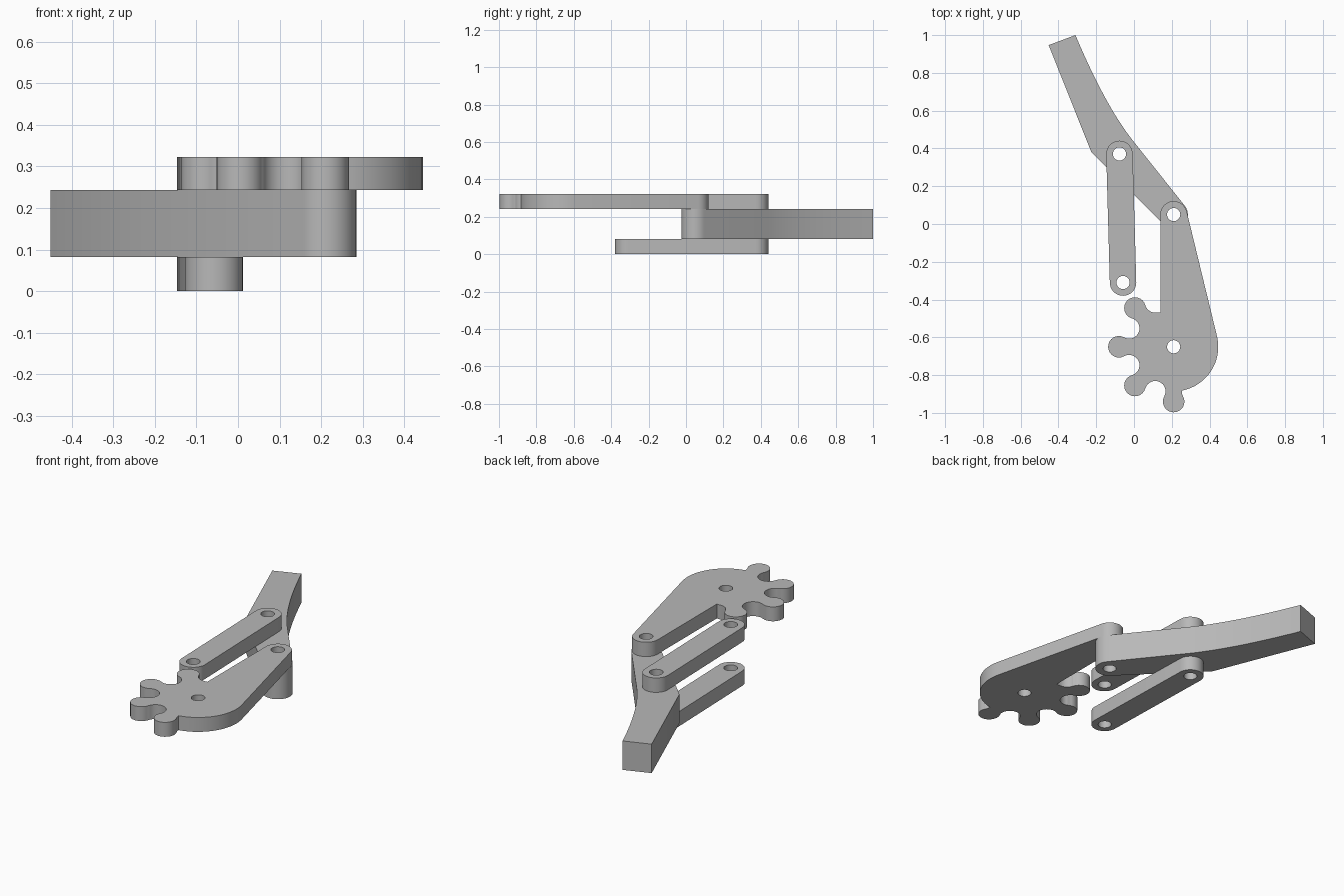
import bpy, bmesh
from math import sin, cos, radians

cube = bpy.data.objects.get("Cube")
if cube:
    bpy.data.objects.remove(cube, do_unlink=True)

grey = bpy.data.materials.new("plain grey")
grey.use_nodes = True
grey.diffuse_color = (0.48, 0.48, 0.48, 1)
grey.node_tree.nodes["Principled BSDF"].inputs["Base Color"].default_value = grey.diffuse_color

# Pivot positions and the heights of the three layers
KNUCKLE, ELBOW = (0.21, 0.05), (-0.077, 0.371)
LINK_BASE, GEAR = (-0.058, -0.31), (0.21, -0.65)
HOLE = 0.035
LEVELS = (0, 0.082, 0.243, 0.323)


def polar(centre, radius, angle):
    a = radians(angle)
    return (centre[0] + radius * cos(a), centre[1] + radius * sin(a))


def arc(centre, radius, start, end, steps=16):
    return [polar(centre, radius, start + (end - start) * i / steps) for i in range(steps + 1)]


def plate(name, outline, pivots, layer):
    """Extrude an outline with round pivot holes through one layer."""
    low, high = LEVELS[layer], LEVELS[layer + 1]
    curve = bpy.data.curves.new(name, "CURVE")
    curve.dimensions = "2D"
    curve.fill_mode = "BOTH"
    curve.extrude = (high - low) / 2
    for loop in [outline] + [arc(p, HOLE, 0, 345, 23) for p in pivots]:
        spline = curve.splines.new("POLY")
        spline.points.add(len(loop) - 1)
        for point, (x, y) in zip(spline.points, loop):
            point.co = (x, y, 0, 1)
        spline.use_cyclic_u = True
    temp = bpy.data.objects.new(name + " profile", curve)
    bpy.context.collection.objects.link(temp)
    bpy.context.view_layer.update()
    mesh = bpy.data.meshes.new_from_object(temp.evaluated_get(bpy.context.evaluated_depsgraph_get()))
    bpy.data.objects.remove(temp, do_unlink=True)

    bm = bmesh.new()
    bm.from_mesh(mesh)
    bmesh.ops.remove_doubles(bm, verts=bm.verts, dist=0.0001)
    bmesh.ops.recalc_face_normals(bm, faces=bm.faces)
    bmesh.ops.translate(bm, verts=bm.verts, vec=(0, 0, (low + high) / 2))
    bm.to_mesh(mesh)
    bm.free()
    mesh.materials.clear()
    mesh.materials.append(grey)
    obj = bpy.data.objects.new(name, mesh)
    bpy.context.collection.objects.link(obj)
    bpy.ops.object.select_all(action="DESELECT")
    obj.select_set(True)
    bpy.context.view_layer.objects.active = obj
    bpy.ops.object.shade_smooth_by_angle(angle=radians(30))


# Two matching links, below and above the finger
link = arc(ELBOW, 0.07, 0, 180) + arc(LINK_BASE, 0.07, 180, 360)
plate("lower_link", link, [ELBOW, LINK_BASE], 0)
plate("upper_link", link, [ELBOW, LINK_BASE], 2)

# Finger: curved back edge, rounded knuckle, bent inner edge
tip, bend, back = (-0.31, 1.0), (-0.15, 0.62), (0.0, 0.434)
finger = arc(KNUCKLE, 0.075, 225, 400)
for i in range(17):
    t = 1 - i / 16
    finger.append(tuple((1 - t) ** 2 * a + 2 * t * (1 - t) * b + t * t * c
                        for a, b, c in zip(tip, bend, back)))
finger += [(-0.452, 0.947), (-0.225, 0.379)]
plate("finger", finger, [KNUCKLE, ELBOW], 1)

# Geared arm: tapered body with four round teeth and round valleys between
VALLEY, TOOTH = 0.0546, 0.057
arm = arc(KNUCKLE, 0.071, 13.6, 180) + [(0.139, -0.469)]
for i in range(5):
    v = 112.5 + 45 * i
    first = -22.5 if i == 0 else 96.6
    last = 63.8 if i == 4 else -96.6
    arm += arc(polar(GEAR, 0.255, v), VALLEY, v + 180 + first, v + 180 + last)
    if i < 4:
        t = v + 22.5
        arm += arc(polar(GEAR, 0.29, t), TOOTH, t - 119, t + 119)
arm += arc(GEAR, 0.236, 281, 373.6)
plate("geared_arm", arm, [KNUCKLE, GEAR], 2)
